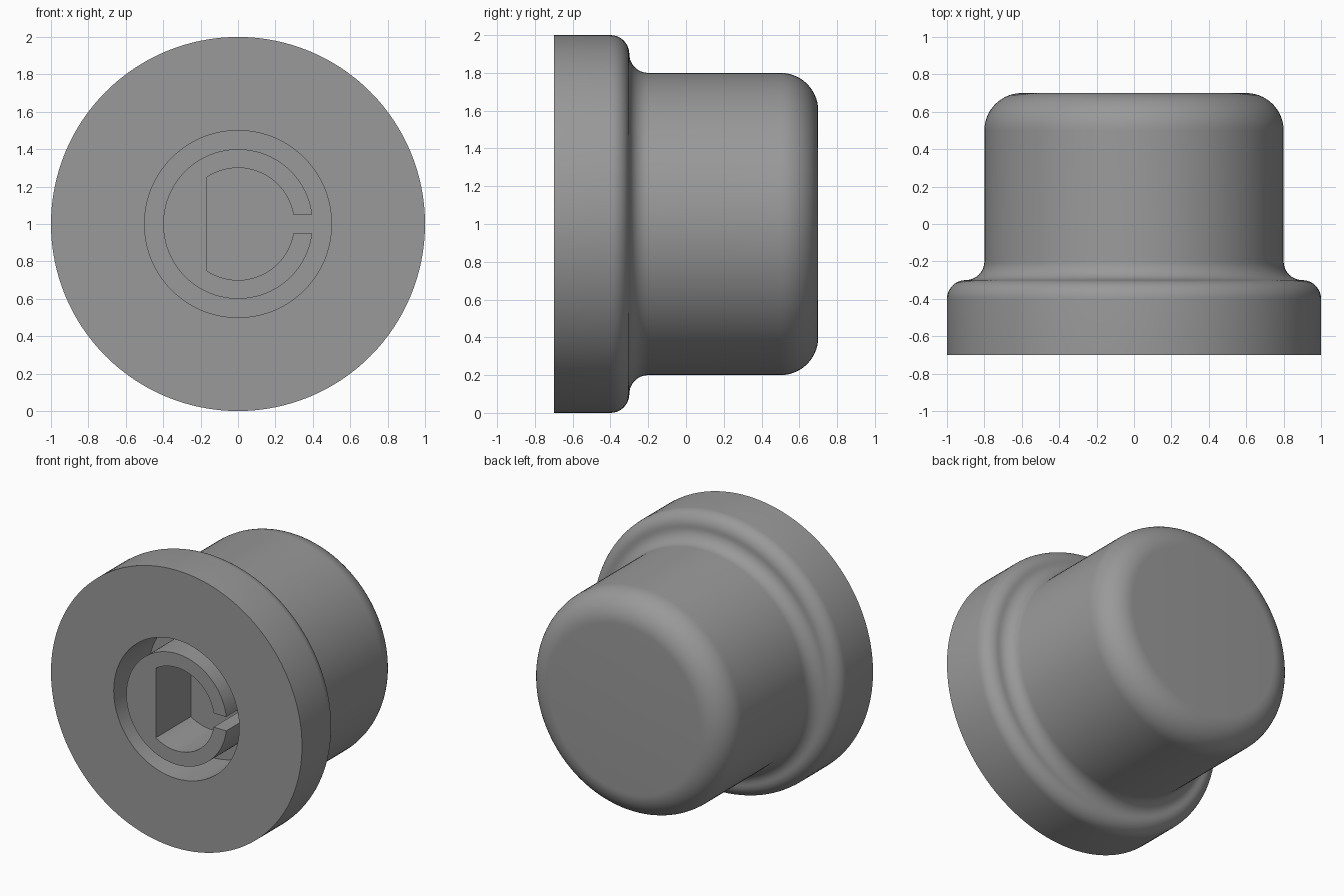
import bpy, bmesh, math
from mathutils import Vector

if "Cube" in bpy.data.objects:
    bpy.data.objects.remove(bpy.data.objects["Cube"])

CENTRE = Vector((0, 0, 1))
SEGMENTS = 128

grey = bpy.data.materials.new("mid_grey")
grey.diffuse_color = (0.32, 0.32, 0.32, 1)
grey.use_nodes = True
grey.node_tree.nodes["Principled BSDF"].inputs["Base Color"].default_value = grey.diffuse_color


def arc(cx, cy, r, a0, a1, steps):
    """Points on an arc, angles in degrees."""
    angles = [math.radians(a0 + (a1 - a0) * i / steps) for i in range(steps + 1)]
    return [(cx + r * math.cos(a), cy + r * math.sin(a)) for a in angles]


def finish(bm, name):
    bmesh.ops.recalc_face_normals(bm, faces=bm.faces)
    mesh = bpy.data.meshes.new(name)
    bm.to_mesh(mesh)
    bm.free()
    mesh.materials.append(grey)
    obj = bpy.data.objects.new(name, mesh)
    bpy.context.collection.objects.link(obj)
    bpy.ops.object.select_all(action='DESELECT')
    obj.select_set(True)
    bpy.context.view_layer.objects.active = obj
    bpy.ops.object.shade_smooth_by_angle(angle=math.radians(30))
    return obj


# Turned body: (radius, y) profile from the recess floor round to the back
profile = [(0, -0.3), (0.5, -0.3), (0.5, -0.7), (1, -0.7)]
profile += arc(0.9, -0.4, 0.1, 0, 90, 10)       # rounded flange rim
profile += arc(0.9, -0.2, 0.1, 270, 180, 10)    # fillet into the grip
profile += arc(0.6, 0.5, 0.2, 0, 90, 14)        # rounded back edge
profile += [(0, 0.7)]

bm = bmesh.new()
verts = [bm.verts.new((r, y, 1)) for r, y in profile]
edges = [bm.edges.new(pair) for pair in zip(verts, verts[1:])]
bmesh.ops.spin(bm, geom=verts + edges, cent=CENTRE, axis=(0, 1, 0),
               angle=math.tau, steps=SEGMENTS)
bmesh.ops.remove_doubles(bm, verts=bm.verts, dist=1e-4)
finish(bm, "knob_body")

# Split shaft collar: round outside, D-shaped bore, slot on the right
OUTER, BORE, FLAT_X, SLOT = 0.4, 0.3, -0.165, 0.05
slot_out = math.degrees(math.asin(SLOT / OUTER))
slot_in = math.degrees(math.asin(SLOT / BORE))
flat = math.degrees(math.acos(FLAT_X / BORE))
outline = arc(0, 0, OUTER, slot_out, 360 - slot_out, SEGMENTS)
outline += arc(0, 0, BORE, -slot_in, -flat, 40)
outline += arc(0, 0, BORE, flat, slot_in, 40)

bm = bmesh.new()
face = bm.faces.new([bm.verts.new((x, -0.7, z + 1)) for x, z in outline])
result = bmesh.ops.extrude_face_region(bm, geom=[face], use_keep_orig=True)
moved = [v for v in result["geom"] if isinstance(v, bmesh.types.BMVert)]
bmesh.ops.translate(bm, verts=moved, vec=(0, 0.42, 0))
finish(bm, "shaft_collar")
